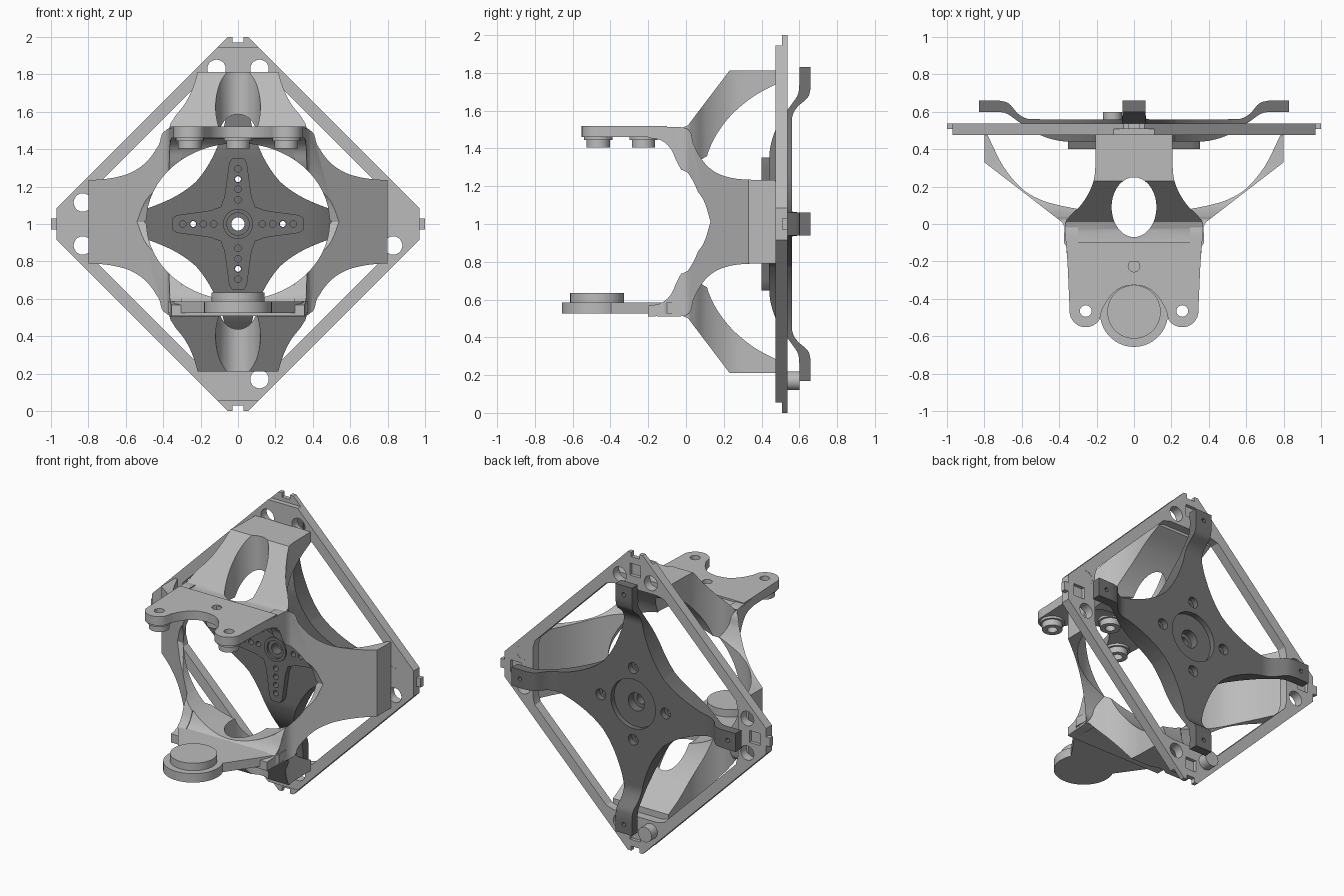
import bpy, bmesh, math
from mathutils import Vector

if "Cube" in bpy.data.objects:
    bpy.data.objects.remove(bpy.data.objects["Cube"])


def material(name, v):
    m = bpy.data.materials.new(name)
    m.use_nodes = True
    m.diffuse_color = (v, v, v, 1)
    m.node_tree.nodes["Principled BSDF"].inputs["Base Color"].default_value = (v, v, v, 1)
    return m


LIGHT = material("light grey", 0.5)
DARK = material("dark grey", 0.17)
C = 1.012  # height of the bracket axis


def curve(pts, n=5):
    """Smooth open path through the points."""
    p = [Vector(q) for q in pts]
    p = [2 * p[0] - p[1]] + p + [2 * p[-1] - p[-2]]
    out = []
    for a, b, c, d in zip(p, p[1:], p[2:], p[3:]):
        for i in range(n):
            t = i / n
            out.append(0.5 * (2 * b + (c - a) * t + (2 * a - 5 * b + 4 * c - d) * t * t
                              + (3 * b - a - 3 * c + d) * t ** 3))
    return [tuple(v) for v in out + [p[-2]]]


def ellipse(u, v, ru, rv=None, n=32, a0=0, a1=360):
    full = a1 - a0 == 360
    return [(u + ru * math.cos(a), v + (rv or ru) * math.sin(a))
            for a in (math.radians(a0 + (a1 - a0) * i / (n if full else n - 1)) for i in range(n))]


def prism(name, pts, axis, lo, hi, mat=LIGHT):
    """Extrude a 2D outline along x (points y,z), y (points x,z) or z (points x,y)."""
    place = {"x": lambda u, v, w: (w, u, v), "y": lambda u, v, w: (u, w, v),
             "z": lambda u, v, w: (u, v, w)}[axis]
    bm = bmesh.new()
    a = [bm.verts.new(place(u, v, lo)) for u, v in pts]
    b = [bm.verts.new(place(u, v, hi)) for u, v in pts]
    bm.faces.new(a)
    bm.faces.new(b)
    for i in range(len(a)):
        j = (i + 1) % len(a)
        bm.faces.new((a[i], a[j], b[j], b[i]))
    bmesh.ops.recalc_face_normals(bm, faces=bm.faces)
    me = bpy.data.meshes.new(name)
    bm.to_mesh(me)
    bm.free()
    me.materials.append(mat)
    ob = bpy.data.objects.new(name, me)
    bpy.context.collection.objects.link(ob)
    return ob


def combine(ob, other, op="DIFFERENCE"):
    mod = ob.modifiers.new("cut", "BOOLEAN")
    mod.operation, mod.solver, mod.object = op, "EXACT", other
    bpy.context.view_layer.objects.active = ob
    bpy.ops.object.modifier_apply(modifier=mod.name)
    bpy.data.objects.remove(other)


def drill(ob, u, v, r, axis, lo, hi, n=20):
    combine(ob, prism("drill", ellipse(u, v, r, n=n), axis, lo, hi, ob.data.materials[0]))


def opening():
    return prism("opening", ellipse(0, C, 0.49, 0.42, 64), "y", -0.3, 0.6)


# Upper and lower legs: arched profile trimmed to a tapering width
leg_in = curve([(0.48, 0.73), (0.36, 0.665), (0.25, 0.575), (0.17, 0.475), (0.12, 0.375), (0.1, 0.29)])
leg_front = curve([(0.0, 0.25), (-0.045, 0.33), (-0.085, 0.40), (-0.13, 0.435), (-0.2, 0.445)])
leg_out = [(-0.2, 0.503), (-0.08, 0.495), (-0.03, 0.495), (0.01, 0.51), (0.23, 0.8), (0.48, 0.8)]
width = curve([(-0.25, 0.352), (-0.02, 0.368), (0.04, 0.345), (0.1, 0.285), (0.17, 0.24),
               (0.25, 0.212), (0.36, 0.206), (0.6, 0.205)])
for s, label in ((1, "upper_leg"), (-1, "lower_leg")):
    leg = prism(label, [(y, C + s * z) for y, z in leg_in + leg_front + leg_out], "x", -0.5, 0.5)
    trim = [(w, y) for y, w in width] + [(-w, y) for y, w in reversed(width)]
    combine(leg, prism("trim", trim, "z", -0.1, 2.1), "INTERSECT")
    combine(leg, opening())
    combine(leg, prism("slot", ellipse(0, 0.09, 0.12, 0.16, 40), "z", C + s * 0.2 - 0.05, C + s * 0.95 + 0.05)
            if s > 0 else prism("slot", ellipse(0, 0.09, 0.12, 0.16, 40), "z", 0, 0.85))

# Side legs: the same idea, with a U-shaped mouth at the front
side_in = curve([(0.785, 0.48), (0.7, 0.31), (0.6, 0.19), (0.5, 0.13), (0.4, 0.10), (0.3, 0.08)])
side_out = [(0.3, -0.2), (0.355, -0.2), (0.37, -0.02), (0.385, 0.01), (0.8, 0.33), (0.8, 0.48)]
edge = curve([(-0.2, 0.5), (0.0, 0.495), (0.04, 0.41), (0.08, 0.335), (0.13, 0.28),
              (0.2, 0.243), (0.32, 0.223), (0.6, 0.222)])
mouth = curve([(-0.2, 0.445), (-0.13, 0.43), (-0.08, 0.385), (-0.045, 0.31), (0.01, 0.22),
               (0.09, 0.12), (0.13, 0.0)])
mouth += [(y, -z) for y, z in reversed(mouth[:-1])]
for s, label in ((1, "left_leg"), (-1, "right_leg")):
    leg = prism(label, [(s * x, y) for x, y in side_in + side_out], "z", 0.3, 1.7)
    trim = [(y, C + z) for y, z in edge + [(y, -z) for y, z in reversed(edge)] + mouth[::-1]]
    combine(leg, prism("trim", trim, "x", -1, 1), "INTERSECT")
    combine(leg, opening())

# Upper plate with two lobes, a scooped front and three bosses
half = [(0.36, -0.1), (0.345, -0.44)] + ellipse(0.258, -0.465, 0.087, n=14, a0=0, a1=-150)
half += curve([(0.172, -0.46), (0.13, -0.39), (0.07, -0.34), (0, -0.325)])
upper = prism("upper_plate", half + [(-x, y) for x, y in reversed(half[:-1])], "z", 1.46, 1.52)
for i, (x, y) in enumerate(((0.258, -0.465), (-0.258, -0.465), (0, -0.225))):
    drill(upper, x, y, 0.031, "z", 1.4, 1.6)
    for part, r, lo, hi in (("boss", 0.062, 1.405, 1.45), ("boss_collar", 0.075, 1.445, 1.465)):
        boss = prism(f"{part}_{i + 1}", ellipse(x, y, r), "z", lo, hi)
        drill(boss, x, y, 0.031, "z", 1.3, 1.6)

# Lower plate tapering to a round nose with a raised pad
nose = [(-0.375, -0.1), (-0.372, -0.02), (0.372, -0.02), (0.375, -0.1)]
nose += ellipse(0, -0.475, 0.182, n=32, a0=25, a1=-205)
lower = prism("lower_plate", nose, "z", 0.525, 0.585)
combine(lower, prism("slot", ellipse(0, 0.09, 0.12, 0.16, 40), "z", 0, 1))
prism("round_pad", ellipse(0, -0.47, 0.143, n=48), "z", 0.58, 0.635)


# Diamond mounting frame in two layers
def mirrored(q):
    """Complete a first-quadrant path, listed from the x axis to the z axis."""
    q = q + [(-x, z) for x, z in reversed(q)]
    return [(x, 1 + z) for x, z in q + [(x, -z) for x, z in reversed(q)]]


back_outline = [(1.0, 0.03), (0.97, 0.03), (0.97, 0.085), (0.055, 1.0), (0.03, 1.0), (0.03, 0.97)]
front_outline = [(0.97, 0.085), (0.11, 0.945)]
for label, outline, lo, hi in (("frame_front", front_outline, 0.475, 0.507),
                               ("frame_back", back_outline, 0.507, 0.537)):
    layer = prism(label, mirrored(outline), "y", lo, hi)
    window = mirrored([(0.76, 0.16), (0.745, 0.215), (0.215, 0.745), (0.16, 0.76)])
    combine(layer, prism("window", window, "y", 0.4, 0.6))
    for a in (-1, 1):
        for b in (-1, 1):
            drill(layer, a * 0.115, 1 + b * 0.83, 0.049, "y", 0.4, 0.6)
            drill(layer, a * 0.83, 1 + b * 0.115, 0.049, "y", 0.4, 0.6)
    if label == "frame_back":
        for x, z in ((0, 1.885), (0, 0.115), (0.885, 1), (-0.885, 1)):
            sq = [(x + a, z + b) for a, b in ((-.04, -.04), (.04, -.04), (.04, .04), (-.04, .04))]
            combine(layer, prism("pocket", sq, "y", 0.515, 0.6))
prism("locating_pin", ellipse(-0.115, 0.17, 0.05), "y", 0.476, 0.6)
prism("hole_plug", ellipse(0.83, 1.115, 0.049), "y", 0.476, 0.536)

# Dark four-armed spider: stepped arm profile trimmed by a star outline
rear = [(0.83, 0.66)] + curve([(0.72, 0.66), (0.67, 0.645), (0.62, 0.59), (0.57, 0.563), (0.5, 0.56)])
fore = curve([(0.3, 0.44), (0.4, 0.445), (0.5, 0.475), (0.6, 0.535), (0.68, 0.59), (0.74, 0.6)]) + [(0.83, 0.6)]
profile = rear + [(-r, y) for r, y in reversed(rear)] + [(-r, y) for r, y in reversed(fore)] + fore
arm = curve([(0.85, 0.062), (0.62, 0.062), (0.5, 0.08), (0.38, 0.125), (0.29, 0.175), (0.225, 0.225)])
star = mirrored(arm + [(z, x) for x, z in reversed(arm[:-1])])
spider = prism("spider", profile, "z", 0.77, 1.23, DARK)
combine(spider, prism("star", star, "y", 0.3, 0.8, DARK), "INTERSECT")
upright = prism("upright", [(y, 1 + r) for r, y in profile], "x", -0.2299, 0.2299, DARK)
combine(upright, prism("star", star, "y", 0.3, 0.8, DARK), "INTERSECT")
combine(spider, upright, "UNION")
drill(spider, 0, 1, 0.165, "y", 0.525, 0.7, 40)
drill(spider, 0, 1, 0.06, "y", 0.47, 0.7, 28)
drill(spider, 0, 1, 0.035, "y", 0.3, 0.7)

# Small control horn in front of the spider
tip = [(0.36, 0.0), (0.352, 0.03), (0.325, 0.048)] + curve([(0.3, 0.051), (0.15, 0.072), (0.115, 0.085), (0.09, 0.09)])
horn = prism("horn", mirrored(tip[1:] + [(z, x) for x, z in reversed(tip[1:-1])]), "y", 0.4, 0.442, DARK)
combine(horn, prism("hub", ellipse(0, 1, 0.08, n=36), "y", 0.39, 0.43, DARK), "UNION")
drill(horn, 0, 1, 0.06, "y", 0.3, 0.405, 28)
drill(horn, 0, 1, 0.035, "y", 0.3, 0.7)
for dx, dz in ((1, 0), (-1, 0), (0, 1), (0, -1)):
    for r in (0.13, 0.185, 0.24, 0.295):
        drill(horn, dx * r, 1 + dz * r, 0.018, "y", 0.3, 0.6, 12)
    drill(spider, dx * 0.24, 1 + dz * 0.24, 0.016, "y", 0.3, 0.7, 12)
    drill(spider, dx * 0.24, 1 + dz * 0.24, 0.036, "y", 0.52, 0.7)
    drill(spider, dx * 0.77, 1 + dz * 0.77, 0.014, "y", 0.55, 0.7, 12)

# Smooth the curved walls, keep machined edges crisp
for ob in bpy.data.objects:
    ob.select_set(ob.type == "MESH")
bpy.ops.object.shade_smooth_by_angle(angle=math.radians(28))
